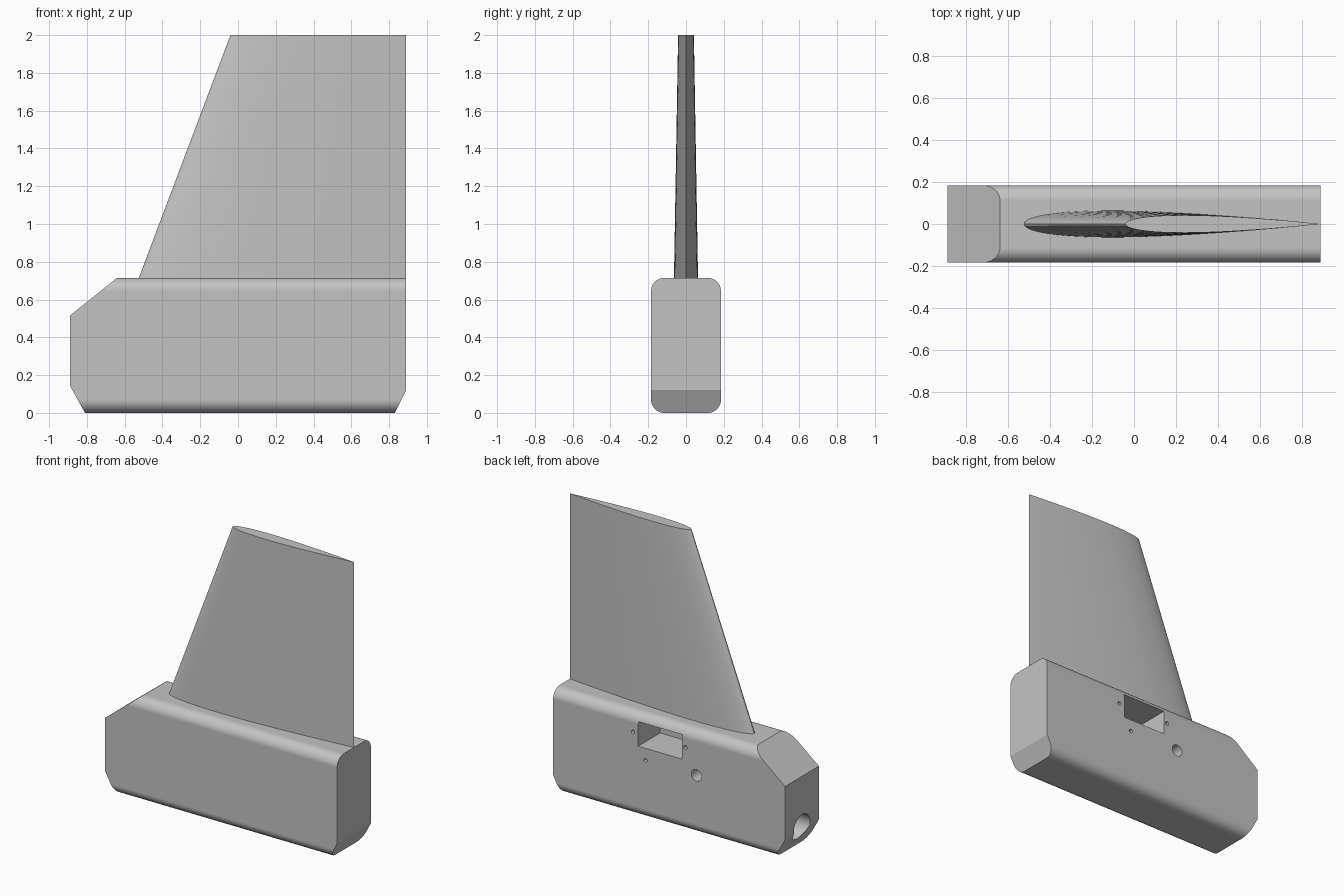
import bpy
import bmesh
from math import sin, cos, pi, sqrt
from mathutils import Vector

default = bpy.data.objects.get("Cube")
if default:
    bpy.data.objects.remove(default, do_unlink=True)

grey = bpy.data.materials.new("plain_grey")
grey.use_nodes = True
colour = (0.55, 0.55, 0.55, 1)
grey.diffuse_color = colour
grey.node_tree.nodes["Principled BSDF"].inputs["Base Color"].default_value = colour

HALF_L, HALF_W, TOP, RADIUS = 0.89, 0.185, 0.715, 0.07


def make_object(name, bm):
    bmesh.ops.recalc_face_normals(bm, faces=bm.faces)
    mesh = bpy.data.meshes.new(name)
    bm.to_mesh(mesh)
    bm.free()
    mesh.materials.append(grey)
    obj = bpy.data.objects.new(name, mesh)
    bpy.context.collection.objects.link(obj)
    return obj


def loft(bm, start, end):
    """Closed solid between two matching outlines."""
    a = [bm.verts.new(p) for p in start]
    b = [bm.verts.new(p) for p in end]
    for i in range(len(a)):
        j = (i + 1) % len(a)
        bm.faces.new((a[i], a[j], b[j], b[i]))
    bm.faces.new(a[::-1])
    bm.faces.new(b)


def activate(obj):
    bpy.ops.object.select_all(action='DESELECT')
    obj.select_set(True)
    bpy.context.view_layer.objects.active = obj


def smooth(obj):
    activate(obj)
    bpy.ops.object.shade_smooth_by_angle(angle=pi / 7)
    mod = obj.modifiers.new("even_shading", 'WEIGHTED_NORMAL')
    mod.keep_sharp = True


# Base: rounded bar along x
STEPS = 10
section = []
for quarter, (sy, sz) in enumerate([(1, 1), (-1, 1), (-1, -1), (1, -1)]):
    cy = sy * (HALF_W - RADIUS)
    cz = TOP / 2 + sz * (TOP / 2 - RADIUS)
    for i in range(STEPS + 1):
        a = (quarter + i / STEPS) * pi / 2
        section.append((cy + RADIUS * cos(a), cz + RADIUS * sin(a)))
bm = bmesh.new()
loft(bm, [(-HALF_L, y, z) for y, z in section], [(HALF_L, y, z) for y, z in section])

# Sloped nose and heel cuts, each through two (x, z) points
for (x1, z1), (x2, z2) in [((-0.89, 0.515), (-0.64, TOP)),
                           ((-0.81, 0), (-0.89, 0.145)),
                           ((0.89, 0.12), (0.83, 0))]:
    normal = Vector((z1 - z2, 0, x2 - x1))
    cut = bmesh.ops.bisect_plane(bm, geom=bm.verts[:] + bm.edges[:] + bm.faces[:],
                                 plane_co=(x1, 0, z1), plane_no=normal, clear_outer=True)
    rim = [e for e in cut["geom_cut"] if isinstance(e, bmesh.types.BMEdge)]
    bmesh.ops.contextual_create(bm, geom=rim)
base = make_object("base", bm)


# Cutters for the pocket, bore and holes
def box_cutter(x1, x2, y1, y2, z1, z2):
    bm = bmesh.new()
    loft(bm, [(x1, y1, z1), (x2, y1, z1), (x2, y1, z2), (x1, y1, z2)],
         [(x1, y2, z1), (x2, y2, z1), (x2, y2, z2), (x1, y2, z2)])
    return make_object("pocket_cutter", bm)


def round_cutter(axis, u, z, radius, start, end, sides=32):
    ring = [(u + radius * cos(2 * pi * i / sides), z + radius * sin(2 * pi * i / sides))
            for i in range(sides)]
    place = (lambda s, p: (s, p[0], p[1])) if axis == 'x' else (lambda s, p: (p[0], s, p[1]))
    bm = bmesh.new()
    loft(bm, [place(start, p) for p in ring], [place(end, p) for p in ring])
    return make_object("hole_cutter", bm)


cutters = [box_cutter(-0.1, 0.237, -0.055, 0.3, 0.493, 0.662),
           round_cutter('x', 0, 0.16, 0.09, -1.0, -0.1),
           round_cutter('y', -0.21, 0.41, 0.04, -0.05, 0.3)]
for x, z in [(0.277, 0.58), (-0.125, 0.58), (0.18, 0.41)]:
    cutters.append(round_cutter('y', x, z, 0.013, 0.08, 0.3, 16))

for cutter in cutters:
    cutter.hide_render = True
    mod = base.modifiers.new("cut", 'BOOLEAN')
    mod.operation = 'DIFFERENCE'
    mod.solver = 'EXACT'
    mod.object = cutter
    activate(base)
    bpy.ops.object.modifier_apply(modifier=mod.name)
    bpy.data.objects.remove(cutter, do_unlink=True)
smooth(base)


# Fin: tapered symmetric airfoil with an upright trailing edge
def airfoil(z, n=32):
    lead = -0.525 + (z - TOP) * 0.485 / (2 - TOP)
    chord = HALF_L - lead
    ts = [(1 - cos(pi * i / n)) / 2 for i in range(n + 1)]

    def half(t):
        return 0.45 * chord * (0.2969 * sqrt(t) - 0.126 * t - 0.3516 * t**2
                               + 0.2843 * t**3 - 0.1036 * t**4)
    upper = [(lead + chord * t, half(t), z) for t in ts]
    lower = [(lead + chord * t, -half(t), z) for t in ts[1:-1]]
    return upper + lower[::-1]


bm = bmesh.new()
loft(bm, airfoil(0.7), airfoil(2))
smooth(make_object("fin", bm))
